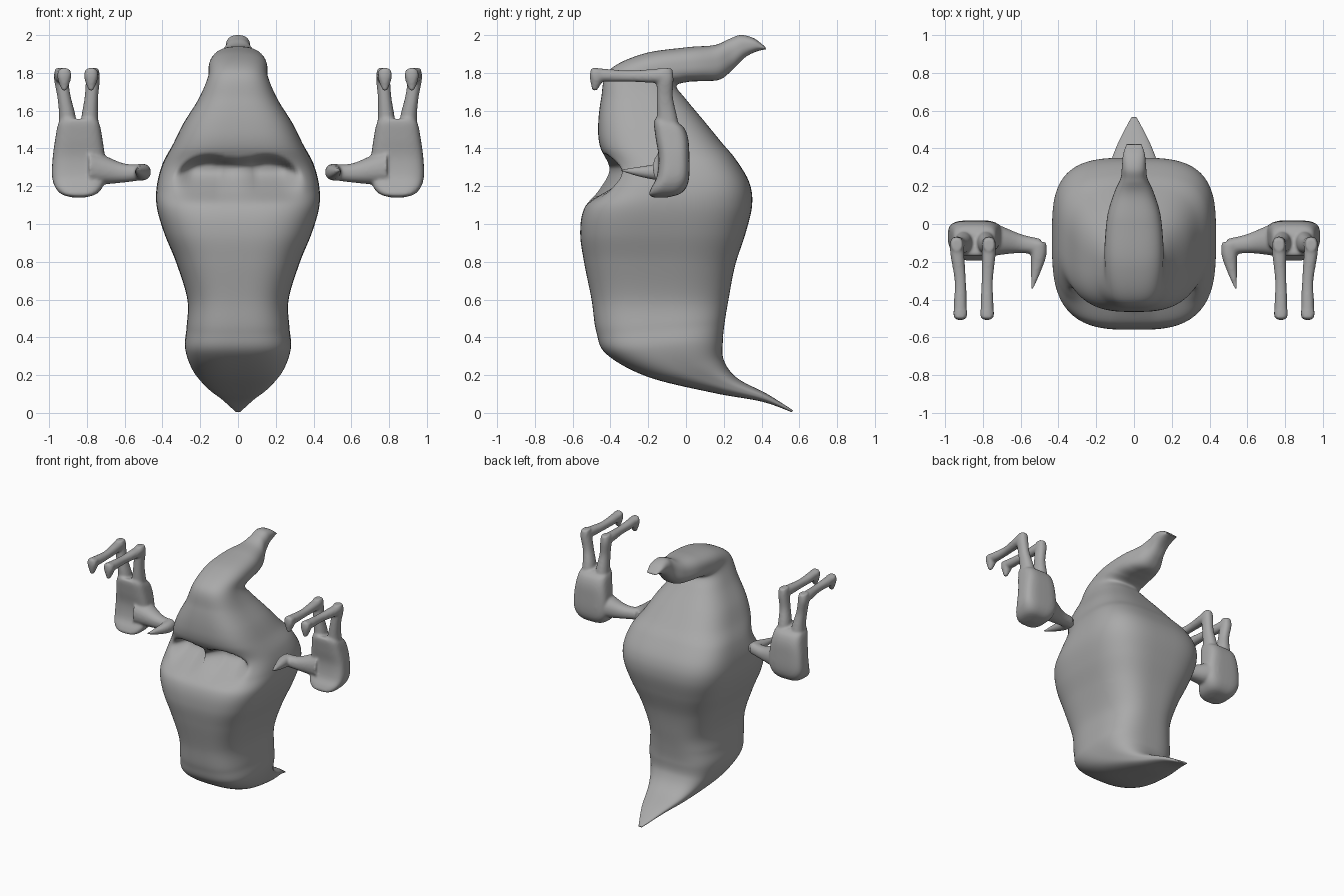
import bpy, bmesh, math
from mathutils import Vector

old = bpy.data.objects.get("Cube")
if old:
    bpy.data.objects.remove(old, do_unlink=True)

GREY = (0.4, 0.4, 0.4, 1.0)
grey = bpy.data.materials.new("plain grey")
grey.use_nodes = True
grey.diffuse_color = GREY
grey.node_tree.nodes["Principled BSDF"].inputs["Base Color"].default_value = GREY


def smoothstep(low, high, value):
    t = min(max((value - low) / (high - low), 0), 1)
    return t * t * (3 - 2 * t)


def resample(rows, steps):
    """Catmull-Rom interpolation of every column in a list of rows."""
    result = []
    last = len(rows) - 1
    for i in range(last):
        a, b, c, d = (rows[min(max(i + k, 0), last)] for k in (-1, 0, 1, 2))
        for s in range(steps):
            t = s / steps
            result.append([q + t / 2 * (r - p + t * (2 * p - 5 * q + 4 * r - w
                           + t * (3 * (q - r) + w - p)))
                           for p, q, r, w in zip(a, b, c, d)])
    result.append(list(rows[-1]))
    return result


def ring(center, across, along, power, sides):
    """One rounded-box cross-section."""
    points = []
    for k in range(sides):
        angle = math.tau * k / sides
        c, s = math.cos(angle), math.sin(angle)
        points.append(center
                      + across * math.copysign(abs(c) ** (2 / power), c)
                      + along * math.copysign(abs(s) ** (2 / power), s))
    return points


def skin(bm, rings):
    """Bridge the rings and close both ends."""
    loops = [[bm.verts.new(p) for p in points] for points in rings]
    count = len(loops[0])
    for low, high in zip(loops, loops[1:]):
        for k in range(count):
            n = (k + 1) % count
            bm.faces.new((low[k], low[n], high[n], high[k]))
    bm.faces.new(loops[0][::-1])
    bm.faces.new(loops[-1])


def loft(bm, stations, steps, sides, base_power, x=0.0):
    """Stations hold half width, then front y, z and back y, z."""
    rings = []
    for width, yf, zf, yb, zb in resample(stations, steps):
        front, back = Vector((x, yf, zf)), Vector((x, yb, zb))
        width = max(width, 0.004)
        rings.append(ring((front + back) / 2, Vector((width, 0, 0)),
                          (back - front) / 2, base_power + 2.4 * width, sides))
    skin(bm, rings)


def tube(bm, path, axis, stretch=1.0):
    """Path rows hold x, y, z and radius; axis is normal to the bend plane."""
    rows = resample(path, 6)
    rings = []
    for i, row in enumerate(rows):
        ahead = Vector(rows[min(i + 1, len(rows) - 1)][:3])
        tangent = (ahead - Vector(rows[max(i - 1, 0)][:3])).normalized()
        side = tangent.cross(axis).normalized()
        rings.append(ring(Vector(row[:3]), axis * row[3],
                          side * row[3] * stretch, 2.2, 20))
    skin(bm, rings)


def finish(bm, name):
    bmesh.ops.recalc_face_normals(bm, faces=bm.faces[:])
    mesh = bpy.data.meshes.new(name)
    bm.to_mesh(mesh)
    bm.free()
    mesh.materials.append(grey)
    mesh.shade_smooth()
    obj = bpy.data.objects.new(name, mesh)
    bpy.context.collection.objects.link(obj)
    return obj


# Body: trailing tail, broad face, and a pointed head folding backwards
BODY = [
    (.015, .56, .004, .566, .014),
    (.09, .40, .06, .43, .1),
    (.165, .15, .105, .27, .185),
    (.24, -.2, .19, .2, .28),
    (.28, -.42, .31, .195, .38),
    (.272, -.475, .43, .205, .48),
    (.268, -.5, .6, .225, .6),
    (.325, -.54, .8, .26, .78),
    (.39, -.56, .95, .315, .95),
    (.43, -.54, 1.08, .35, 1.1),
    (.43, -.46, 1.18, .335, 1.22),
    (.4, -.405, 1.29, .265, 1.34),
    (.345, -.455, 1.41, .19, 1.43),
    (.29, -.465, 1.52, .1, 1.54),
    (.21, -.45, 1.66, .0, 1.66),
    (.16, -.41, 1.81, -.05, 1.73),
    (.155, -.23, 1.9, .01, 1.752),
    (.14, 0, 1.935, .09, 1.757),
    (.105, .15, 1.947, .18, 1.765),
    (.072, .23, 1.98, .25, 1.82),
    (.064, .29, 2.0, .31, 1.88),
    (.058, .36, 1.983, .37, 1.912),
    (.04, .42, 1.937, .424, 1.925),
]
bm = bmesh.new()
loft(bm, BODY, 9, 96, 2.3)

# Eye sockets: two hollows below an overhanging brow, with a thin ridge between
for v in bm.verts:
    if v.co.y < -.1 and 1 < v.co.z < 1.45:
        ax, z = abs(v.co.x), v.co.z
        top = 1.375 - 2.5 * (ax - .15) ** 2
        span = smoothstep(0, .07, ax) * (1 - smoothstep(.22, .36, ax))
        rise = smoothstep(1.1, 1.28, z) * (1 - smoothstep(top - .06, top, z))
        v.co.y += .12 * span * rise
finish(bm, "body")

# Hands: palm, thumb with claw, and two hooked fingers, fused together
PALM = [
    (.03, -.17, 1.14, -.1, 1.14),
    (.09, -.195, 1.155, -.03, 1.16),
    (.125, -.185, 1.19, .005, 1.2),
    (.142, -.155, 1.25, .018, 1.26),
    (.138, -.145, 1.35, .018, 1.36),
    (.125, -.16, 1.45, .012, 1.45),
    (.112, -.17, 1.53, -.01, 1.51),
    (.095, -.165, 1.56, -.05, 1.54),
]
X, Z = Vector((1, 0, 0)), Vector((0, 0, 1))
for name, sign in (("left_hand", 1), ("right_hand", -1)):
    bm = bmesh.new()
    loft(bm, PALM, 5, 40, 3.2, x=.843)
    tube(bm, [(.78, -.08, 1.3, .1), (.7, -.09, 1.285, .075),
              (.6, -.105, 1.27, .05), (.5, -.12, 1.275, .042)], Z)
    tube(bm, [(.51, -.1, 1.275, .045), (.505, -.16, 1.275, .042),
              (.52, -.25, 1.277, .026), (.54, -.345, 1.285, .006)], Z)
    for base, knuckle, tip in ((.785, .768, .778), (.903, .938, .92)):
        middle = (base + knuckle) / 2
        tube(bm, [(base, -.085, 1.42, .055), (base, -.1, 1.56, .045),
                  (middle, -.112, 1.67, .036), (knuckle, -.11, 1.77, .037),
                  (knuckle, -.108, 1.825, .03)], X, 1.2)
        tube(bm, [(knuckle, -.075, 1.795, .028), (knuckle, -.14, 1.785, .037),
                  (middle * .5 + tip * .5, -.3, 1.783, .03),
                  (tip, -.42, 1.787, .034), (tip, -.5, 1.795, .034)], X)
        tube(bm, [(tip, -.472, 1.815, .034), (tip, -.474, 1.77, .036),
                  (tip, -.485, 1.705, .012)], X)
    for v in bm.verts:
        v.co.x *= sign
    hand = finish(bm, name)
    fuse = hand.modifiers.new("fuse", 'REMESH')
    fuse.mode = 'VOXEL'
    fuse.voxel_size = .008
    fuse.use_smooth_shade = True
    soften = hand.modifiers.new("soften", 'SMOOTH')
    soften.factor = .5
    soften.iterations = 8
